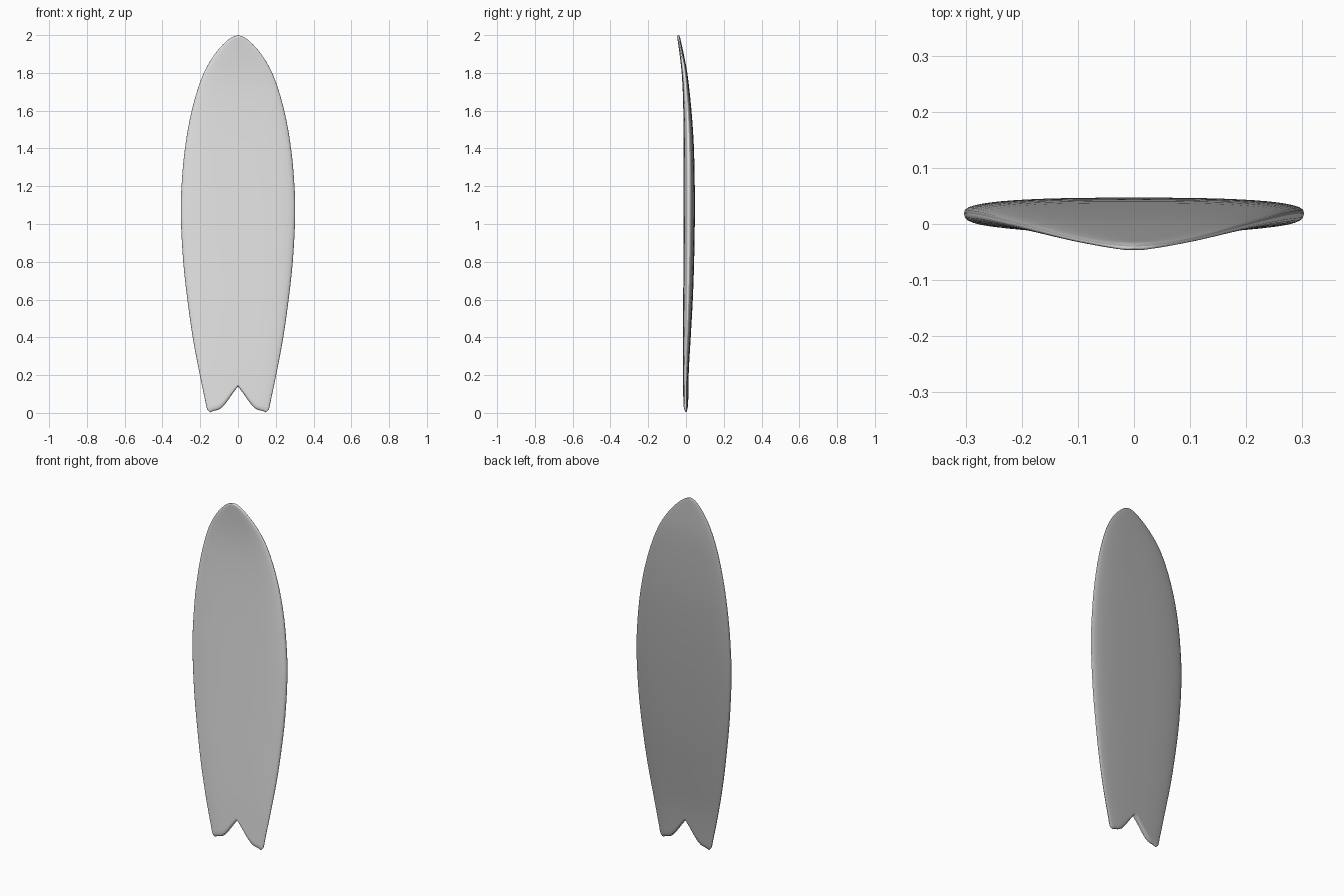
import bpy, bmesh, math

cube = bpy.data.objects.get("Cube")
if cube:
    bpy.data.objects.remove(cube, do_unlink=True)


def curve(points, t):
    """Smooth interpolation through (position, value) points."""
    t = min(max(t, points[0][0]), points[-1][0])
    slope = []
    for i in range(len(points)):
        a, b = points[max(i - 1, 0)], points[min(i + 1, len(points) - 1)]
        slope.append((b[1] - a[1]) / (b[0] - a[0]))
    for i, (a, b) in enumerate(zip(points, points[1:])):
        if t <= b[0]:
            d = b[0] - a[0]
            s = (t - a[0]) / d
            return (a[1] * (1 + 2 * s) * (1 - s) ** 2 + slope[i] * d * s * (1 - s) ** 2
                    + b[1] * s * s * (3 - 2 * s) - slope[i + 1] * d * s * s * (1 - s))


def finish(name, value):
    mat = bpy.data.materials.new(name)
    mat.use_nodes = True
    color = (value, value, value, 1)
    mat.diffuse_color = color
    mat.node_tree.nodes["Principled BSDF"].inputs["Base Color"].default_value = color
    return mat


# Outline half width, and front and back depth, by height
OUTLINE = [(0, .155), (.012, .164), (.05, .172), (.2, .203), (.4, .24), (.6, .268),
           (.8, .29), (1.05, .303), (1.2, .299), (1.4, .281), (1.6, .245), (1.78, .19),
           (1.89, .13), (1.96, .07), (1.99, .03), (2, .001)]
FRONT = [(0, -.014), (.3, -.016), (1, -.013), (1.5, -.013), (1.7, -.017),
         (1.8, -.023), (1.9, -.034), (2, -.048)]
BACK = [(0, .012), (.2, .014), (.4, .025), (.6, .036), (.8, .043), (1.1, .047),
        (1.4, .042), (1.6, .029), (1.8, .007), (1.9, -.012), (2, -.034)]
# Height of the swallow tail edge across the half width
NOTCH = [(0, .14), (.16, .108), (.32, .072), (.5, .036), (.65, .018), (.85, .01),
         (.95, .003), (1, .009)]

STEPS = 14
across = [math.sin(math.pi / 2 * k / STEPS) for k in range(-STEPS, STEPS + 1)]
tail_rows = [0, .002, .005, .01, .02, .035, .05]
body_rows = [.05 + 1.75 * i / 28 for i in range(1, 29)]
nose_rows = [1.84, 1.87, 1.9, 1.925, 1.95, 1.97, 1.982, 1.99, 1.996, 1.999, 2]


def section(row):
    """Points of one closed cross-section: front across, then back again."""
    width = curve(OUTLINE, row)
    end = min(1, row / .02, (2 - row) / .01)
    full = (1 - (1 - end) ** 2) ** .5
    ring = []
    for side in (-1, 1):
        for u in (across if side < 0 else across[-2:0:-1]):
            z = row + curve(NOTCH, abs(u)) * max(0, 1 - row / .7) ** 2
            f, b = curve(FRONT, z), curve(BACK, z)
            rail = f + (b - f) * .54
            power = 3 if side < 0 else 2.7
            h = (1 - abs(u) ** power) ** (1 / power) if abs(u) < 1 else 0
            ring.append((u * width, rail + ((f if side < 0 else b) - rail) * h * full, z))
    return ring


# Board loft: the front deck is light, the back is darker, split along the rail
bm = bmesh.new()
rings = [[bm.verts.new(p) for p in section(r)] for r in tail_rows + body_rows + nose_rows]
n = len(rings[0])
for low, high in zip(rings, rings[1:]):
    for i in range(n):
        j = (i + 1) % n
        face = bm.faces.new((low[i], low[j], high[j], high[i]))
        face.material_index = 0 if i < 2 * STEPS else 1
bmesh.ops.remove_doubles(bm, verts=bm.verts, dist=.0003)
bmesh.ops.recalc_face_normals(bm, faces=bm.faces)
mesh = bpy.data.meshes.new("surfboard")
bm.to_mesh(mesh)
bm.free()
mesh.materials.append(finish("light grey deck", .8))
mesh.materials.append(finish("mid grey underside", .4))
board = bpy.data.objects.new("surfboard", mesh)
bpy.context.collection.objects.link(board)

bpy.context.view_layer.objects.active = board
board.select_set(True)
bpy.ops.object.shade_smooth_by_angle(angle=math.radians(60))
